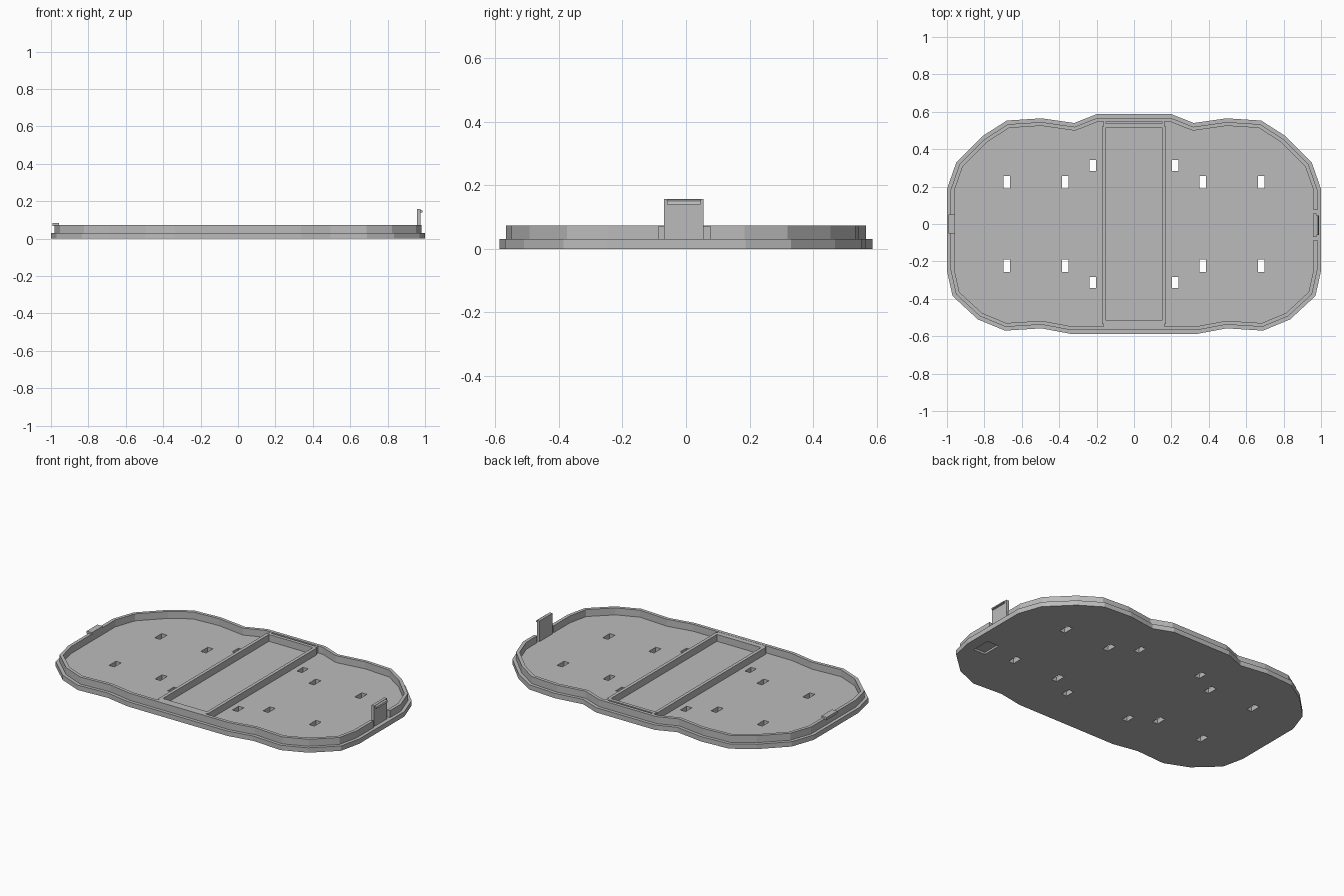
import bpy
import bmesh
from mathutils import Vector

cube = bpy.data.objects.get("Cube")
if cube:
    bpy.data.objects.remove(cube, do_unlink=True)

FLOOR, RIM = 0.03, 0.073

grey = bpy.data.materials.new("plain grey")
grey.use_nodes = True
colour = (0.5, 0.5, 0.5, 1)
grey.diffuse_color = colour
grey.node_tree.nodes["Principled BSDF"].inputs["Base Color"].default_value = colour


def finish(name, bm):
    bmesh.ops.recalc_face_normals(bm, faces=bm.faces)
    mesh = bpy.data.meshes.new(name)
    bm.to_mesh(mesh)
    bm.free()
    mesh.materials.append(grey)
    obj = bpy.data.objects.new(name, mesh)
    bpy.context.collection.objects.link(obj)
    return obj


def boxes(name, spans):
    """Boxes given as (x0, x1, y0, y1, z0, z1)."""
    bm = bmesh.new()
    for x0, x1, y0, y1, z0, z1 in spans:
        made = bmesh.ops.create_cube(bm, size=1)["verts"]
        bmesh.ops.scale(bm, vec=(x1 - x0, y1 - y0, z1 - z0), verts=made)
        bmesh.ops.translate(bm, vec=((x0 + x1) / 2, (y0 + y1) / 2, (z0 + z1) / 2), verts=made)
    return finish(name, bm)


def inset(points, distance):
    """Mitred inset of a clockwise outline."""
    result = []
    for i, p in enumerate(points):
        a = (p - points[i - 1]).normalized()
        b = (points[(i + 1) % len(points)] - p).normalized()
        na, nb = Vector((a.y, -a.x)), Vector((b.y, -b.x))
        result.append(p + (na + nb) * distance / (1 + na.dot(nb)))
    return result


def prism(name, outer, z0, z1, inner=None):
    """Extruded outline, solid or hollow."""
    bm = bmesh.new()

    def ring(points, z):
        return [bm.verts.new((p.x, p.y, z)) for p in points]

    def bridge(a, b):
        for i in range(len(a)):
            bm.faces.new((a[i - 1], a[i], b[i], b[i - 1]))

    low, high = ring(outer, z0), ring(outer, z1)
    bridge(low, high)
    if inner:
        low_in, high_in = ring(inner, z0), ring(inner, z1)
        bridge(low_in, high_in)
        bridge(low, low_in)
        bridge(high, high_in)
    else:
        bm.faces.new(low)
        bm.faces.new(high)
    return finish(name, bm)


def cut(obj, spans):
    cutter = boxes("cutter", spans)
    cutter.hide_render = True
    mod = obj.modifiers.new("cut", "BOOLEAN")
    mod.operation = "DIFFERENCE"
    mod.solver = "EXACT"
    mod.object = cutter
    bpy.context.view_layer.objects.active = obj
    bpy.ops.object.modifier_apply(modifier=mod.name)
    bpy.data.objects.remove(cutter, do_unlink=True)


# Left half of the outline, clockwise from the front, mirrored to the right
half = [(-0.34, -0.587), (-0.495, -0.558), (-0.69, -0.57), (-0.835, -0.51),
        (-0.97, -0.385), (-1, -0.25), (-1, 0.187), (-0.95, 0.33),
        (-0.81, 0.47), (-0.68, 0.553), (-0.495, 0.565), (-0.32, 0.54), (-0.2, 0.587)]
outline = [Vector(p) for p in half] + [Vector((-x, y)) for x, y in reversed(half)]

# Floor plate with mounting slots and a shallow pocket underneath
floor = prism("floor_plate", outline, 0, FLOOR)
slots = []
for side in (-1, 1):
    for x, y, length in ((0.68, 0.222, 0.067), (0.367, 0.222, 0.067), (0.22, 0.313, 0.06)):
        for end in (-1, 1):
            slots.append((side * x - 0.018, side * x + 0.018,
                          end * y - length / 2, end * y + length / 2, -0.1, 0.1))
cut(floor, slots)
cut(floor, [(0.85, 0.93, -0.28, -0.16, -0.1, 0.012)])

# Rim wall, open around the clip
rim = prism("rim_wall", inset(outline, 0.02), FLOOR - 0.005, RIM, inset(outline, 0.04))
cut(rim, [(0.9, 1.1, -0.085, 0.076, FLOOR, 0.2)])

# Central compartment frame
frame = [(-0.152, 0.152, 0.515, 0.536), (-0.152, 0.152, -0.55, -0.515)]
for s in (-1, 1):
    x0, x1 = sorted((s * 0.15, s * 0.17))
    frame.append((x0, x1, -0.535, 0.52))
    x0, x1 = sorted((s * 0.15, s * 0.162))
    frame += [(x0, x1, 0.515, 0.55), (x0, x1, -0.55, -0.53)]
for i, span in enumerate(frame):
    boxes("compartment_wall_%d" % (i + 1), [span + (FLOOR - 0.005, RIM - 0.001)])

# Snap clip on the left end with its hook
boxes("snap_clip", [(0.957, 0.975, -0.07, 0.055, FLOOR - 0.005, 0.157)])
bm = bmesh.new()
hook = [bm.verts.new((x, -0.06, z)) for x, z in
        ((0.97, 0.157), (0.985, 0.15), (0.988, 0.14), (0.97, 0.14))]
face = bm.faces.new(hook)
side = bmesh.ops.extrude_face_region(bm, geom=[face])["geom"]
bmesh.ops.translate(bm, vec=(0, 0.105, 0),
                    verts=[v for v in side if isinstance(v, bmesh.types.BMVert)])
finish("clip_hook", bm)

# Catch tab on the right end
boxes("catch_tab", [(-0.993, -0.957, -0.052, 0.052, RIM - 0.005, 0.084)])
